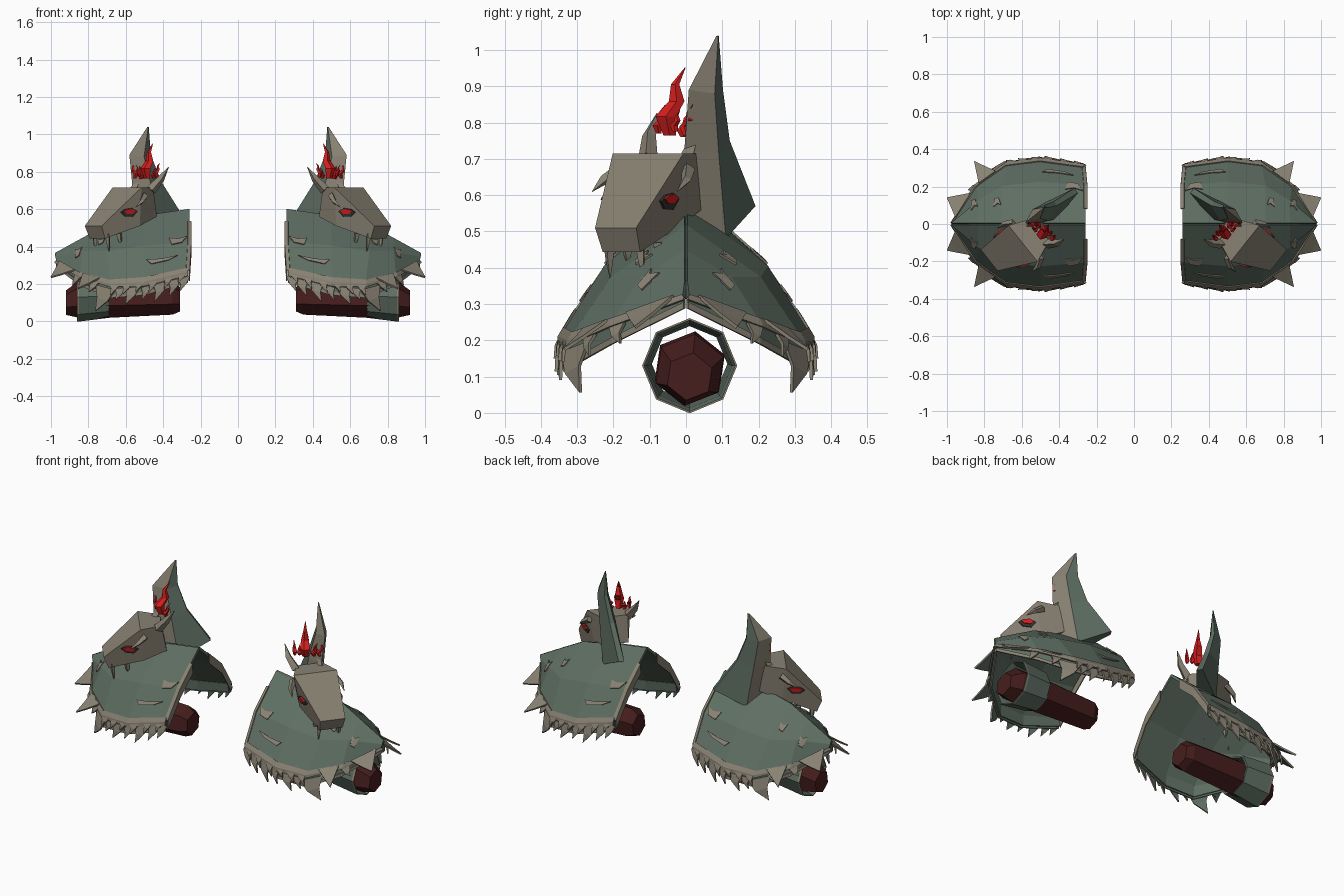
import bpy, bmesh, math, random
from mathutils import Vector as V

if "Cube" in bpy.data.objects:
    bpy.data.objects.remove(bpy.data.objects["Cube"])

random.seed(4)


def material(name, col):
    m = bpy.data.materials.new(name)
    m.diffuse_color = (*col, 1)
    m.use_nodes = True
    m.node_tree.nodes["Principled BSDF"].inputs["Base Color"].default_value = m.diffuse_color
    return m


GREEN = material("grey_green", (0.112, 0.156, 0.124))
TAN = material("bone_tan", (0.25, 0.222, 0.172))
RED = material("flame_red", (0.68, 0.013, 0.013))
MAROON = material("dark_maroon", (0.062, 0.0125, 0.0125))
BLACK = material("socket_black", (0.03, 0.033, 0.032))
CORE = V((.55, 0, .33))


def build(name, verts, faces, mats, rule=None, thick=0, both=False):
    """Mesh for one shoulder, mirrored to the other (and front to back if both)."""
    me = bpy.data.meshes.new(name)
    me.from_pydata([tuple(v) for v in verts], [], faces)
    bm = bmesh.new()
    bm.from_mesh(me)
    if thick:  # open sheets face away from the shoulder
        bm.normal_update()
        for f in bm.faces:
            if f.normal.dot(f.calc_center_median() - CORE) < 0:
                f.normal_flip()
    else:
        bmesh.ops.recalc_face_normals(bm, faces=bm.faces)
    bm.to_mesh(me)
    bm.free()
    for m in mats:
        me.materials.append(m)
    if rule:
        for p in me.polygons:
            p.material_index = rule(p)
    ob = bpy.data.objects.new(name, me)
    bpy.context.collection.objects.link(ob)
    if thick:
        s = ob.modifiers.new("thickness", 'SOLIDIFY')
        s.thickness, s.offset = thick, 0
        s.material_offset = len(mats) - 1  # second colour lines the inside
    mir = ob.modifiers.new("mirror", 'MIRROR')
    mir.use_axis = (True, both, False)
    mir.use_mirror_merge = False
    return ob


def grid(n, m):
    return [(i * m + j, i * m + j + 1, i * m + j + m + 1, i * m + j + m) for i in range(n - 1) for j in range(m - 1)]


def loft(rings, caps=True):
    n = len(rings[0])
    verts = [p for r in rings for p in r]
    faces = [(i * n + j, i * n + (j + 1) % n, (i + 1) * n + (j + 1) % n, (i + 1) * n + j)
             for i in range(len(rings) - 1) for j in range(n)]
    if caps:
        faces += [tuple(range(n)), tuple(range(len(verts) - n, len(verts)))]
    return verts, faces


# Shoulder plate: columns from the inner edge outward, each ridge / middle / rim
cols = [[V((.26, 0, .595)), V((.26, .2, .42)), V((.27, .305, .265))],
        [V((.5, 0, .56)), V((.5, .22, .40)), V((.5, .338, .21))],
        [V((.7, 0, .51)), V((.7, .2, .37)), V((.68, .315, .2))],
        [V((.83, 0, .44)), V((.83, .12, .37)), V((.84, .2, .245))],
        [V((.975, 0, .36)), V((.972, .002, .34)), V((.965, .004, .318))]]
build("shoulder_plate", [p for c in cols for p in c], grid(5, 3), [GREEN], thick=.016, both=True)


def surf(s, t, lift=0.0):
    """Point on the plate: s along the columns 0-4, t from ridge 0 to rim 2."""
    i, j = min(int(s), 3), min(int(t), 1)
    a, b = s - i, t - j
    p = cols[i][j].lerp(cols[i + 1][j], a).lerp(cols[i][j + 1].lerp(cols[i + 1][j + 1], a), b)
    du = cols[i + 1][j] - cols[i][j]
    dv = cols[i][j + 1] - cols[i][j]
    return p + dv.cross(du).normalized() * -lift


# Rim trim, under layer with its own lip, and inner edge trim
rim = [c[2] for c in cols]
outs = [V((-.2, 1, 0)), V((0, 1, 0)), V((.35, .9, 0)), V((.8, .6, 0)), V((1, .02, 0))]
trim, under, lip = [], [], []
for i, (p, o) in enumerate(zip(rim, outs)):
    trim += [surf(i, 1.9, .01), p + o * .012, p + o * .014 + V((0, 0, (-.022, -.022, -.016, -.008, -.006)[i]))]
    d = (.05, .06, .065, .045, .02)[i]
    under += [p - o * .008, p - o * .004 + V((0, 0, -d))]
    lip += [p + o * .004 + V((0, 0, -d + .008)), p + o * .004 + V((0, 0, -d - .01))]
build("rim_trim", trim, grid(5, 3), [TAN, GREEN], thick=.008, both=True)
build("under_layer", under, grid(5, 2), [GREEN], thick=.01, both=True)
build("under_layer_lip", lip, grid(5, 2), [TAN, GREEN], thick=.008, both=True)

verts = []
for t in (.4, 1, 1.5, 2):
    p = surf(0, t)
    verts += [p + V((-.009, 0, -.05)), p + V((-.009, 0, .008)), p + V((.008, .004, .011))]
build("inner_trim", verts, grid(4, 3), [TAN], thick=.006, both=True)


def on_rim(s):
    i = min(int(s), 3)
    return rim[i].lerp(rim[i + 1], s - i), outs[i].lerp(outs[i + 1], s - i).normalized(), (rim[i + 1] - rim[i]).normalized()


# Ragged hooked teeth hanging from the rim: (station, size) along it
def teeth(name, specs, drop, kick):
    verts, faces = [], []
    for s, k in specs:
        p, o, along = on_rim(s)
        p = p + o * .008 + V((0, 0, drop))
        k *= random.uniform(.9, 1.1)
        w = along * .5 * k
        n = len(verts)
        verts += [p - w, p + w, p + o * kick * .5 * k - w * .35 + V((0, 0, -.55 * k)),
                  p + o * kick * .6 * k + w * .75 + V((0, 0, -.5 * k)),
                  p + o * kick * .7 * k + w * .9 + V((0, 0, -1.1 * k))]
        faces += [(n, n + 1, n + 3, n + 2), (n + 2, n + 3, n + 4)]
    build(name, verts, faces, [TAN, GREEN], thick=.009, both=True)


teeth("upper_teeth", [(.15, .05), (.45, .06), (.8, .06), (1.15, .05), (1.5, .06), (1.85, .055)], 0, .42)
teeth("lower_teeth", [(.08, .06), (.3, .07), (.62, .08), (.95, .065), (1.35, .08), (1.7, .06), (2.15, .135)], -.025, .22)
teeth("outer_teeth", [(2.5, .06), (3.08, .055)], -.01, .5)

# Broad horn plates flaring from the outer corner
verts, faces = [], []
for s0, s1, tip in ((3.2, 3.85, V((1.0, .14, .235))), (2.35, 2.9, V((.855, .335, .175)))):
    n = len(verts)
    a, b = on_rim(s0), on_rim(s1)
    a, b = a[0] + a[1] * .008, b[0] + b[1] * .008
    up = V((0, 0, .015))
    verts += [a + up, b + up, a.lerp(tip, .55) + up * .3, b.lerp(tip, .55) + up * .3, tip]
    faces += [(n, n + 1, n + 3, n + 2), (n + 2, n + 3, n + 4)]
build("corner_horns", verts, faces, [TAN, GREEN], thick=.009, both=True)

# Torn scraps lying on the plate
verts, faces = [], []
for s, t, ls, lt in ((.25, 1.42, .7, .14), (.05, .85, .4, .2), (2.05, .5, .3, .25), (3.0, .75, .25, .55)):
    n = len(verts)
    verts += [surf(s, t, .012), surf(s + ls * .5, t + lt * .25, .012), surf(s + ls, t, .012),
              surf(s + ls * .85, t + lt, .013), surf(s + ls * .3, t + lt * .8, .013)]
    faces += [(n, n + 1, n + 4), (n + 1, n + 2, n + 3), (n + 1, n + 3, n + 4)]
build("torn_scraps", verts, faces, [TAN], thick=.006, both=True)


# Arm core and octagonal cuff
def ring(x, r, n, cz, turn=0.0):
    return [V((x, .01 + r * math.sin(2 * math.pi * i / n + turn),
               cz + r * math.cos(2 * math.pi * i / n + turn))) for i in range(n)]


build("arm_core", *loft([ring(.31, .066, 6, .118, .15), ring(.35, .09, 6, .125, .15), ring(.69, .104, 6, .122, .15),
                         ring(.85, .1, 6, .118, .15), ring(.92, .066, 6, .1, .15)]), [MAROON])
v, f = loft([ring(.69, .116, 8, .135), ring(.85, .131, 8, .13), ring(.862, .131, 8, .13), ring(.862, .126, 8, .13),
             ring(.835, .117, 8, .13), ring(.69, .104, 8, .135), ring(.69, .116, 8, .135)], caps=False)
build("arm_cuff", v, f, [GREEN, TAN], lambda p: 1 if 8 <= p.index < 24 else 0)

# Head frame: u points out of the muzzle, w points across
D, N, O = V((.78, -.62, 0)), V((.62, .78, 0)), V((.5, -.03, 0))


def H(u, w, z):
    return O + D * u + N * w + V((0, 0, z))


def section(u0, z0, a0, b0, u1, z1, a1, b1):
    return [H(u0, a0, z0), H(u0, b0, z0), H(u1, b1, z1), H(u1, a1, z1)]


v, f = loft([section(0, .715, -.075, .075, -.03, .56, -.07, .07),
             section(.12, .715, -.125, .125, .1, .51, -.085, .085),
             section(.318, .51, -.03, .115, .29, .443, -.025, .107)])
build("head", v, f, [TAN])


# Eyes: thin flat plates on the cheeks
def cheek(side, dx, dz, lift):
    s = 0 if side < 0 else 1
    B, K = H(.12, side * .125, .715), H(.1, side * .085, .51)
    T, L = H(.318, (-.03, .115)[s], .51), H(.29, (-.025, .107)[s], .443)
    p = B.lerp(T, .33).lerp(K.lerp(L, .33), .38)
    n = (T.lerp(L, .5) - B.lerp(K, .5)).cross(K.lerp(L, .35) - B.lerp(T, .35)).normalized()
    if n.dot(N * side) < 0:
        n = -n
    h = n.cross(V((0, 0, 1))).normalized()
    h = h if h.dot(D) > 0 else -h
    up = h.cross(n)
    up = up if up.z > 0 else -up
    return p + n * lift + h * dx + up * dz


for name, mat, lift, rx, rz, dz in (("eye_socket", BLACK, .008, 1, 1, -.004), ("eye", RED, .014, .75, .6, .004)):
    verts, faces = [], []
    for side in (-1, 1):
        n = len(verts)
        verts += [cheek(side, a * rx, b * rz + dz, lift) for a, b in
                  ((-.05, .008), (-.018, .024), (.025, .018), (.047, .002), (.022, -.02), (-.025, -.022))]
        faces.append(tuple(range(n, n + 6)))
    build(name, verts, faces, [mat], thick=.007)


# Spikes: ears, brows and fangs
def spike(base, tip, r, bend=(0, 0, 0)):
    base, tip = V(base), V(tip)
    q = (tip - base).to_track_quat('Z', 'Y')
    mid = base.lerp(tip, .5) + V(bend)
    tri = [q @ V((math.cos(a) * r, math.sin(a) * r, 0)) for a in (0, 1.57, 3.14, 4.71)]
    return [[base + t for t in tri], [mid + t * .7 for t in tri], [tip + t * .05 for t in tri]]


def merged(name, lofts, mat):
    verts, faces = [], []
    for rings in lofts:
        v, f = loft(rings)
        faces += [tuple(i + len(verts) for i in g) for g in f]
        verts += v
    build(name, verts, faces, [mat])


merged("ears", [spike(H(.02, -.08, .7), H(-.07, -.12, .825), .028, N * -.012),
                spike(H(.03, .06, .7), H(-.02, .06, .775), .024)], TAN)
merged("brow_spikes", [spike(H(.09, w * .118, .672), H(.18, w * .15, .61), .02, N * w * .012) for w in (-1, 1)], TAN)
merged("fangs", [spike(H(u, .035 + w * .055, .47), H(u - .01, .035 + w * .058, z), .016)
                 for w in (-1, 1) for u, z in ((.27, .37), (.19, .4))], TAN)


# Swept crest behind the head: tan front, green back
def blade(c, f, m, b, w):
    return [H(f[0], c, f[1]), H(m[0], c + w, m[1]), H(b[0], c + w * .3, b[1]),
            H(b[0], c - w * .3, b[1]), H(m[0], c - w, m[1])]


v, f = loft([blade(.045, (.02, .55), (-.1, .48), (-.28, .57), .055),
             blade(.06, (.035, .72), (-.06, .72), (-.15, .75), .046),
             blade(.08, (.04, .89), (-.035, .88), (-.1, .89), .032),
             blade(.08, (-.082, 1.038), (-.087, 1.038), (-.092, 1.04), .003)])
build("crest", v, f, [GREEN, TAN], lambda p: 1 if p.index < 15 and p.index % 5 in (0, 4) else 0)


# Flames above the crown: wavy faceted tongues
def flame(x, y, z, h, r, lean):
    def lvl(t, k, s):
        c = V((x + lean * s * h * .16, y + s * h * .23, z + h * t))
        return [c + V((math.cos(a * 1.2566) * r * k, math.sin(a * 1.2566) * r * k, 0)) for a in range(5)]
    return [lvl(0, .6, 0), lvl(.28, 1, -.25), lvl(.5, .75, .45), lvl(.75, .4, .35), lvl(1, .04, 1)]


merged("flames", [flame(*s) for s in (
    (.485, -.045, .765, .187, .03, -1), (.435, -.075, .77, .08, .013, -1.5), (.55, .0, .765, .085, .014, 2),
    (.515, -.005, .76, .07, .018, 1), (.53, -.03, .775, .06, .012, 1.5), (.45, -.05, .765, .055, .015, -1))], RED)
